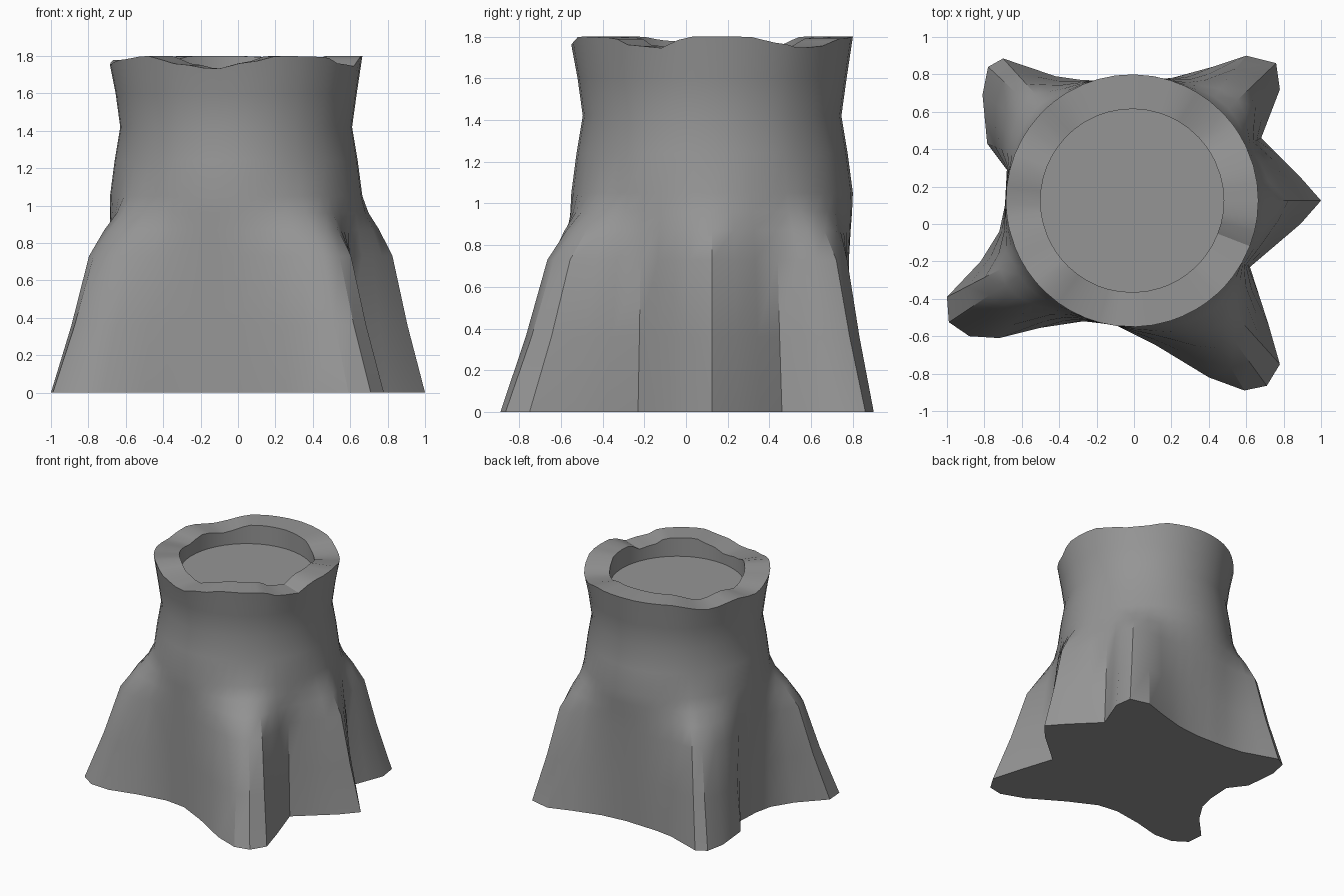
import bpy
import bmesh
from math import atan2, cos, sin, radians, degrees, ceil, tau
from mathutils import Vector

old = bpy.data.objects.get("Cube")
if old:
    bpy.data.objects.remove(old, do_unlink=True)

CENTRE = Vector((-0.01, 0.125))
RIM_TOP = 1.8
HOLLOW_RADIUS = 0.49
HOLLOW_FLOOR = 1.65

# Root outline on the ground, anticlockwise from the left-hand root tip
ROOT_OUTLINE = [
    (1, .125), (.89, .25), (.68, .46), (.78, .72), (.76, .86), (.6, .9),
    (.42, .84), (.2, .78), (0, .76), (-.28, .77), (-.42, .79), (-.7, .885),
    (-.78, .84), (-.81, .69), (-.785, .43), (-.68, .29), (-.69, .1),
    (-.72, -.04), (-.82, -.2), (-1, -.39), (-.99, -.525), (-.88, -.6),
    (-.72, -.61), (-.5, -.555), (-.27, -.52), (-.1, -.54), (.12, -.65),
    (.4, -.82), (.59, -.89), (.71, -.865), (.78, -.75), (.72, -.54),
    (.62, -.23), (.89, 0),
]

# Height, trunk radius, share of the root outline
RINGS = [
    (0, .675, 1), (.36, .675, .72), (.73, .675, .48), (.87, .675, .27),
    (.96, .675, .1), (1.05, .675, 0), (1.24, .65, 0), (1.42, .62, 0),
    (1.6, .645, 0),
]

# Rim dips: angle in degrees, depth below the rim top
RIM_DIPS = [
    (0, 0), (14, 0), (28, .03), (39, .055), (51, .045), (65, .01), (90, 0),
    (118, 0), (145, .05), (165, .02), (182, .05), (205, .02), (225, 0),
    (244, .045), (260, .07), (277, .03), (290, 0), (315, .005), (324, .04),
    (339, .055), (350, 0), (360, 0),
]


def rim_height(angle):
    """Height of the worn top edge at an angle around the trunk."""
    a = degrees(angle) % 360
    for (a0, d0), (a1, d1) in zip(RIM_DIPS, RIM_DIPS[1:]):
        if a0 <= a <= a1:
            t = (a - a0) / (a1 - a0)
            t = t * t * (3 - 2 * t)
            return RIM_TOP - d0 - (d1 - d0) * t
    return RIM_TOP


def root_columns():
    """Outline points with extra columns so the trunk stays round."""
    points = [Vector(p) - CENTRE for p in ROOT_OUTLINE]
    columns = []
    for p, q in zip(points, points[1:] + points[:1]):
        gap = (atan2(q.y, q.x) - atan2(p.y, p.x)) % tau
        steps = max(1, ceil(gap / radians(10)))
        columns += [p.lerp(q, i / steps) for i in range(steps)]
    return columns


columns = root_columns()
angles = [atan2(p.y, p.x) for p in columns]
bm = bmesh.new()


def add_ring(radius, height, flare=0):
    """Ring of vertices, blended between a circle and the root outline."""
    ring = []
    for p, a in zip(columns, angles):
        xy = Vector((cos(a), sin(a))) * radius
        xy = CENTRE + xy.lerp(p, flare)
        z = height(a) if callable(height) else height
        ring.append(bm.verts.new((xy.x, xy.y, z)))
    return ring


# Flared roots, trunk, rim and hollow as one continuous skin
rings = [add_ring(r, z, flare) for z, r, flare in RINGS]
rings.append(add_ring(.675, rim_height))
rings.append(add_ring(HOLLOW_RADIUS, rim_height))
rings.append(add_ring(HOLLOW_RADIUS, HOLLOW_FLOOR))
for low, high in zip(rings, rings[1:]):
    for i in range(len(columns)):
        j = (i + 1) % len(columns)
        bm.faces.new((low[i], low[j], high[j], high[i]))

# Underside and hollow floor
bm.faces.new(list(reversed(rings[0])))
bm.faces.new(rings[-1])
bmesh.ops.recalc_face_normals(bm, faces=bm.faces)

mesh = bpy.data.meshes.new("tree_stump")
bm.to_mesh(mesh)
bm.free()
stump = bpy.data.objects.new("tree_stump", mesh)
bpy.context.collection.objects.link(stump)

# Plain grey wood
COLOUR = (.3, .3, .3, 1)
wood = bpy.data.materials.new("grey_wood")
wood.use_nodes = True
wood.diffuse_color = COLOUR
wood.node_tree.nodes["Principled BSDF"].inputs["Base Color"].default_value = COLOUR
mesh.materials.append(wood)

# Smooth trunk with crisp root and rim edges
bpy.ops.object.select_all(action="DESELECT")
stump.select_set(True)
bpy.context.view_layer.objects.active = stump
bpy.ops.object.shade_smooth_by_angle(angle=radians(30))
